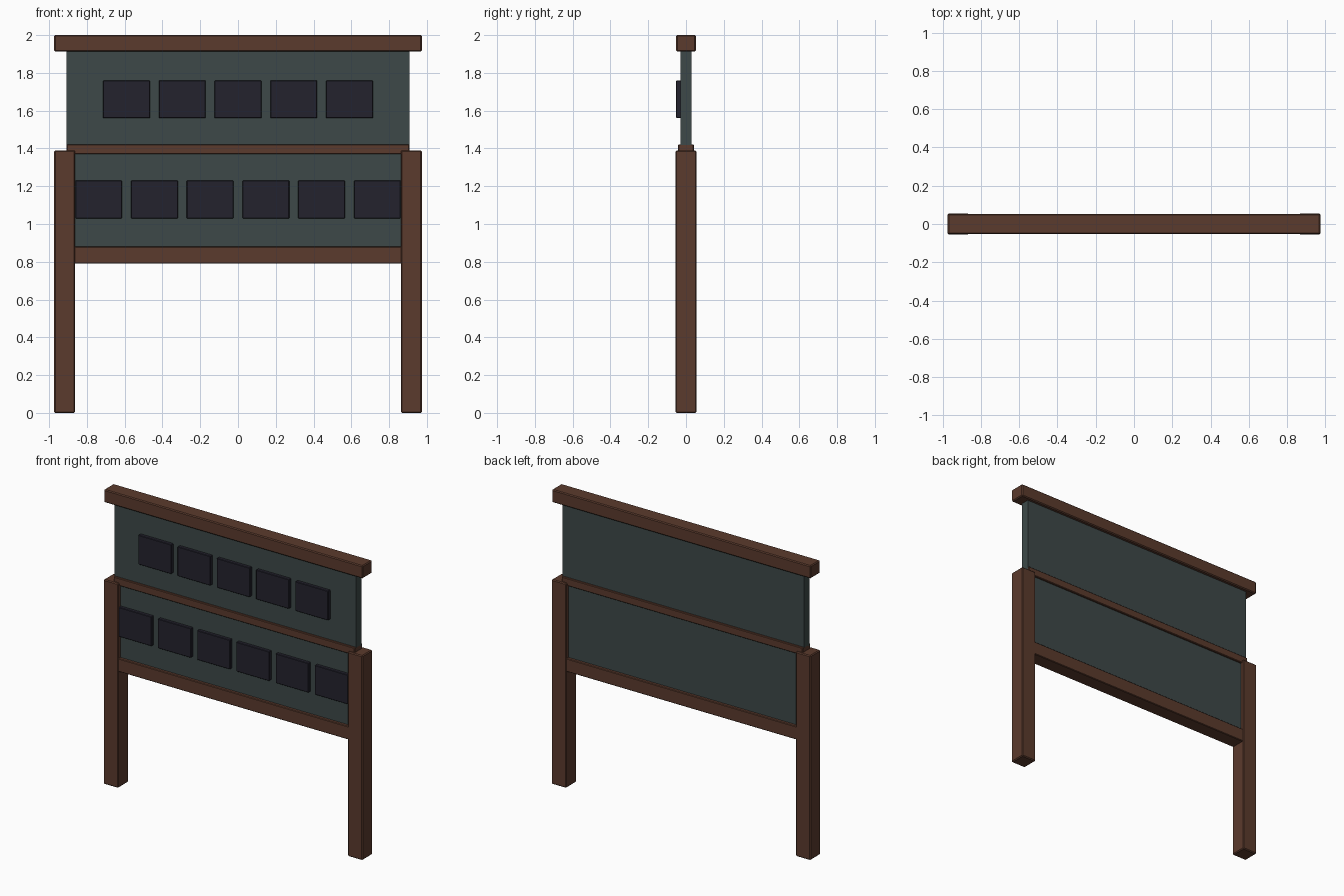
import bpy
import bmesh

if "Cube" in bpy.data.objects:
    bpy.data.objects.remove(bpy.data.objects["Cube"])


def material(name, colour):
    m = bpy.data.materials.new(name)
    m.diffuse_color = (*colour, 1)
    m.use_nodes = True
    m.node_tree.nodes["Principled BSDF"].inputs["Base Color"].default_value = m.diffuse_color
    return m


wood = material("brown_wood", (0.105, 0.043, 0.026))
board = material("slate_green", (0.047, 0.066, 0.065))
dark = material("dark_plate", (0.017, 0.016, 0.027))


def box(name, x, y, z, mat, bevel=0.0):
    """Box spanning the (min, max) pairs x, y and z."""
    bm = bmesh.new()
    bmesh.ops.create_cube(bm, size=1)
    for v in bm.verts:
        for i, (lo, hi) in enumerate((x, y, z)):
            v.co[i] = hi if v.co[i] > 0 else lo
    mesh = bpy.data.meshes.new(name)
    bm.to_mesh(mesh)
    bm.free()
    mesh.materials.append(mat)
    ob = bpy.data.objects.new(name, mesh)
    bpy.context.collection.objects.link(ob)
    if bevel:
        mod = ob.modifiers.new("edge_bevel", 'BEVEL')
        mod.width = bevel
        mod.segments = 1
    return ob


# Posts
for side, x in (("left", (-0.973, -0.863)), ("right", (0.863, 0.973))):
    box(side + "_post", x, (-0.055, 0.055), (0, 1.39), wood, 0.006)

# Rails and cap
box("bottom_rail", (-0.9, 0.9), (-0.05, 0.05), (0.79, 0.88), wood, 0.004)
box("middle_rail", (-0.907, 0.907), (-0.042, 0.042), (1.37, 1.422), wood, 0.004)
box("top_cap", (-0.973, 0.973), (-0.052, 0.052), (1.913, 2.0), wood, 0.006)

# Backing boards
box("lower_board", (-0.907, 0.907), (-0.029, 0.029), (0.86, 1.39), board)
box("upper_board", (-0.907, 0.907), (-0.029, 0.029), (1.39, 1.93), board)

# Rows of raised plates on the front
for row, count, z in (("upper", 5, 1.66), ("lower", 6, 1.13)):
    for i in range(count):
        cx = (i - (count - 1) / 2) * 0.295
        box(f"{row}_plate_{i + 1}", (cx - 0.124, cx + 0.124), (-0.052, -0.02),
            (z - 0.1, z + 0.1), dark, 0.003)
